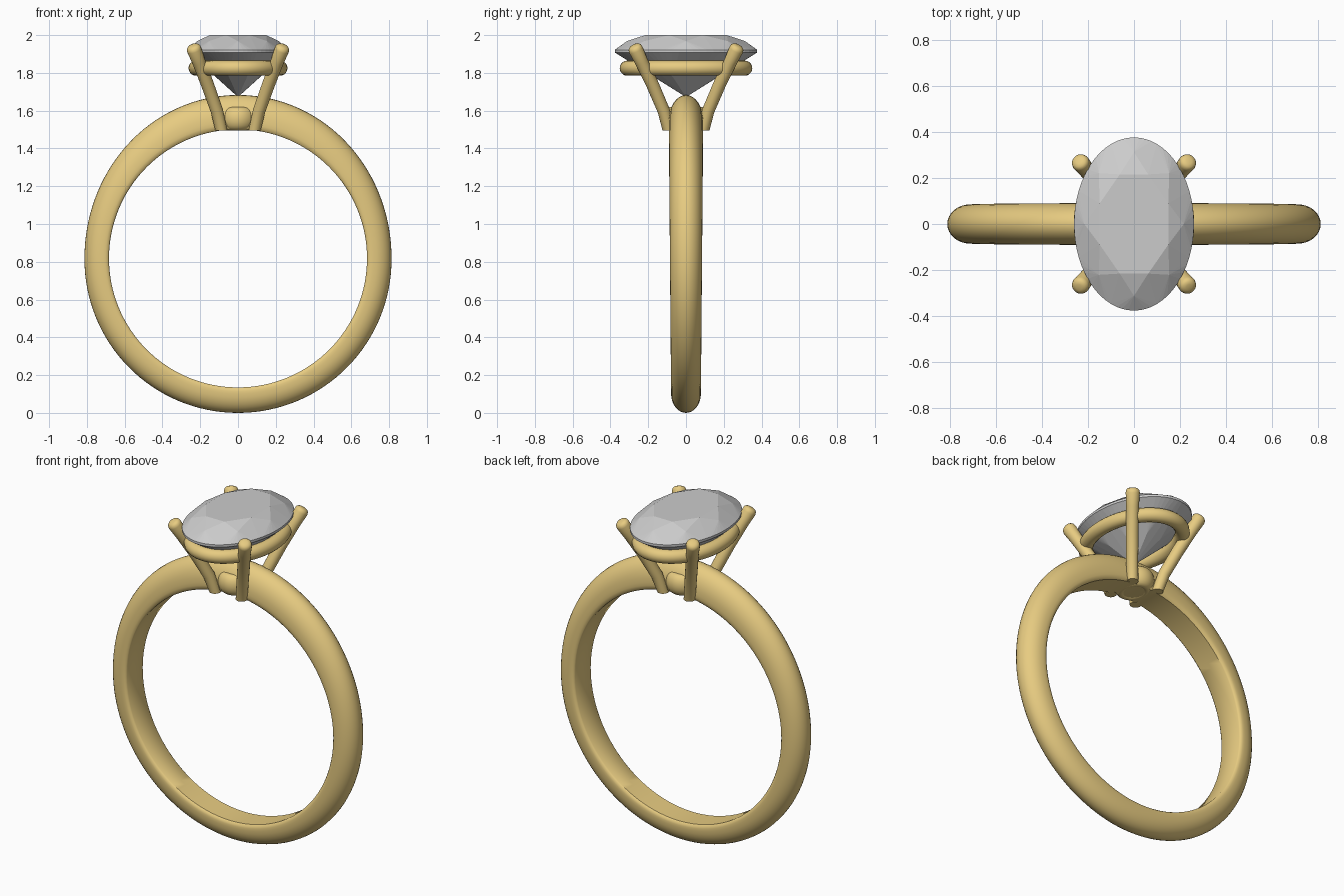
import bpy, bmesh, math
from math import sin, cos, pi, tau
from mathutils import Vector

if "Cube" in bpy.data.objects:
    bpy.data.objects.remove(bpy.data.objects["Cube"])

gold = bpy.data.materials.new("gold")
gold.diffuse_color = (0.8, 0.6, 0.22, 1)
gold.use_nodes = True
gold.node_tree.nodes["Principled BSDF"].inputs["Base Color"].default_value = gold.diffuse_color


def finish(name, bm, mat=None, smooth=True):
    bmesh.ops.recalc_face_normals(bm, faces=bm.faces)
    me = bpy.data.meshes.new(name)
    bm.to_mesh(me)
    bm.free()
    ob = bpy.data.objects.new(name, me)
    bpy.context.collection.objects.link(ob)
    if mat:
        me.materials.append(mat)
    if smooth:
        bpy.ops.object.select_all(action='DESELECT')
        bpy.context.view_layer.objects.active = ob
        ob.select_set(True)
        bpy.ops.object.shade_smooth_by_angle(angle=math.radians(40))
    return ob


def loft(name, sections, closed):
    """Skin a list of equal-length point loops."""
    bm = bmesh.new()
    rings = [[bm.verts.new(p) for p in s] for s in sections]
    n = len(rings[0])
    pairs = list(zip(rings, rings[1:]))
    if closed:
        pairs.append((rings[-1], rings[0]))
    else:
        bm.faces.new(rings[0])
        bm.faces.new(rings[-1])
    for a, b in pairs:
        for i in range(n):
            j = (i + 1) % n
            bm.faces.new((a[i], a[j], b[j], b[i]))
    return finish(name, bm, gold)


# Band: domed section, thicker and wider towards the top
R, CZ = 0.683, 0.818
profile = [(-0.86, 0), (0, 0), (0.86, 0), (0.96, 0.05), (1, 0.15)]
profile += [(cos(a), 0.25 + 0.75 * sin(a)) for a in [pi * k / 16 for k in range(17)]]
profile += [(-1, 0.15), (-0.96, 0.05)]
sections = []
for k in range(128):
    a = tau * k / 128
    up = max(0, sin(a))
    t = 0.13 + 0.052 * up ** 2 + 0.005 * max(0, -sin(a))
    w = 0.085 + 0.006 * sin(a)
    sections.append([((R + v * t) * cos(a), u * w, CZ + (R + v * t) * sin(a))
                     for u, v in profile])
loft("band", sections, True)


# Oval rings of the setting
def oval_ring(name, rx, ry, z, tube_r, tube_z):
    secs = []
    for k in range(64):
        a = tau * k / 64
        c = Vector((rx * cos(a), ry * sin(a), z))
        n = Vector((cos(a) / rx, sin(a) / ry, 0)).normalized()
        secs.append([c + n * tube_r * cos(b) + Vector((0, 0, tube_z * sin(b)))
                     for b in [tau * i / 20 for i in range(20)]])
    loft(name, secs, True)


oval_ring("gallery_ring", 0.222, 0.311, 1.825, 0.04, 0.04)
oval_ring("base_ring", 0.065, 0.08, 1.558, 0.04, 0.062)

# Four splayed prongs with rounded tips
path = [(0.088, 0.092, 1.495, 0.032), (0.112, 0.118, 1.6, 0.033),
        (0.162, 0.178, 1.74, 0.034), (0.208, 0.236, 1.86, 0.035),
        (0.232, 0.266, 1.923, 0.039), (0.236, 0.271, 1.935, 0.036),
        (0.239, 0.274, 1.943, 0.027), (0.240, 0.276, 1.946, 0.014)]
for sx, sy, label in [(-1, -1, "front_left"), (1, -1, "front_right"),
                      (-1, 1, "back_left"), (1, 1, "back_right")]:
    pts = [Vector((x * sx, y * sy, z)) for x, y, z, r in path]
    secs = []
    for i, p in enumerate(pts):
        d = (pts[min(i + 1, 4)] - pts[max(min(i, 4) - 1, 0)]).normalized()
        if i == 0:
            d = Vector((0, 0, 1))
        s = d.cross(Vector((0, 1, 0))).normalized()
        t = d.cross(s)
        secs.append([p + path[i][3] * (s * cos(b) + t * sin(b))
                     for b in [tau * k / 20 for k in range(20)]])
    loft("prong_" + label, secs, False)

# Oval brilliant-cut stone: hull of table, crown, girdle, pavilion and culet
bm = bmesh.new()
SX, SY = 0.261, 0.377


def oval_points(n, ratio, z, shift=0.0):
    for k in range(n):
        a = tau * (k + shift) / n
        bm.verts.new((SX * ratio * cos(a), SY * ratio * sin(a), z))


oval_points(8, 0.62, 2.0, 0.5)
oval_points(8, 0.83, 1.968)
oval_points(64, 1.0, 1.922)
oval_points(64, 1.0, 1.908)
oval_points(8, 0.48, 1.778, 0.5)
bm.verts.new((0, 0, 1.672))
bmesh.ops.convex_hull(bm, input=bm.verts)
bmesh.ops.dissolve_limit(bm, angle_limit=0.01, verts=bm.verts, edges=bm.edges)
finish("stone", bm, smooth=False)
